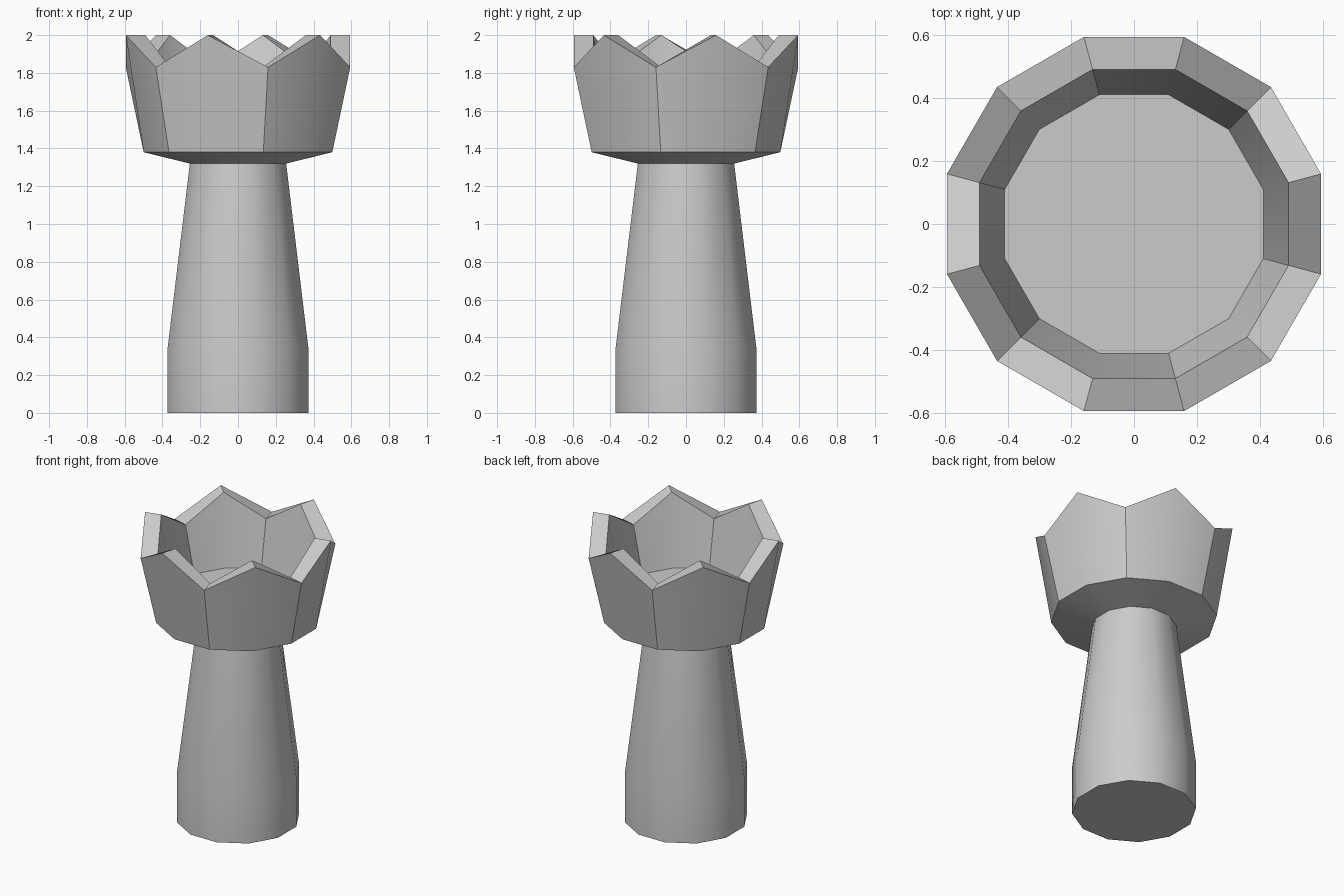
import bpy, bmesh, math

if "Cube" in bpy.data.objects:
    bpy.data.objects.remove(bpy.data.objects["Cube"])

SIDES = 12


def ring(bm, radius, z, z_odd=None):
    """One 12-sided ring; every other corner may sit at a different height."""
    verts = []
    for k in range(SIDES):
        a = math.radians(15 + 30 * k)
        h = z_odd if (z_odd is not None and k % 2) else z
        verts.append(bm.verts.new((radius * math.cos(a), radius * math.sin(a), h)))
    return verts


# Profile from the base, up the outside, over the crown rim, down to the cup floor
profile = [
    (0.386, 0.0),          # base
    (0.386, 0.34),         # top of straight foot
    (0.264, 1.32),         # neck
    (0.517, 1.38),         # cup underside
    (0.615, 2.0, 1.83),    # outer crown points
    (0.508, 2.0, 1.83),    # inner crown points
    (0.425, 1.52),         # cup floor
]

bm = bmesh.new()
rings = [ring(bm, *p) for p in profile]
for low, high in zip(rings, rings[1:]):
    for i in range(SIDES):
        j = (i + 1) % SIDES
        bm.faces.new((low[i], low[j], high[j], high[i]))
bm.faces.new(rings[0][::-1])
bm.faces.new(rings[-1])
bmesh.ops.recalc_face_normals(bm, faces=bm.faces[:])

mesh = bpy.data.meshes.new("crowned_pillar")
bm.to_mesh(mesh)
bm.free()
pillar = bpy.data.objects.new("crowned_pillar", mesh)
bpy.context.collection.objects.link(pillar)

# Soft shading around the sides, crisp rim and base
bpy.context.view_layer.objects.active = pillar
pillar.select_set(True)
bpy.ops.object.shade_smooth_by_angle(angle=math.radians(30))
